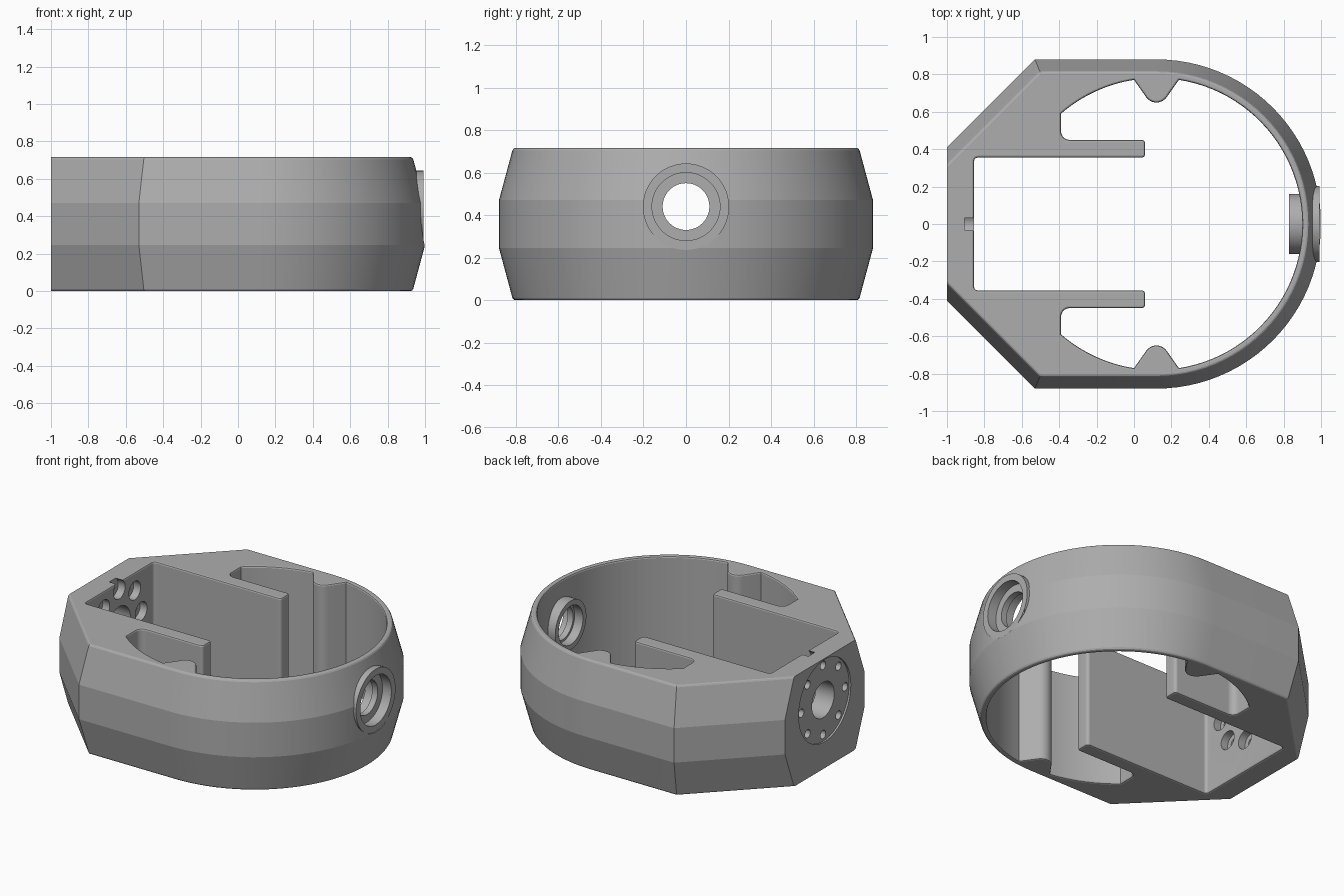
import bpy, bmesh, math
from mathutils import Vector

if "Cube" in bpy.data.objects:
    bpy.data.objects.remove(bpy.data.objects["Cube"])

H, CX, CZ = 0.715, 0.12, 0.44      # height, arc centre x, bore height


def loft(name, loops):
    """Closed solid through a list of equal-length point loops."""
    bm = bmesh.new()
    rings = [[bm.verts.new(p) for p in lp] for lp in loops]
    n = len(rings[0])
    for a, b in zip(rings, rings[1:]):
        for i in range(n):
            j = (i + 1) % n
            bm.faces.new((a[i], a[j], b[j], b[i]))
    bm.faces.new(rings[0][::-1])
    bm.faces.new(rings[-1])
    bmesh.ops.recalc_face_normals(bm, faces=bm.faces[:])
    me = bpy.data.meshes.new(name)
    bm.to_mesh(me)
    bm.free()
    ob = bpy.data.objects.new(name, me)
    bpy.context.collection.objects.link(ob)
    return ob


def turned(name, stations, y=0.0, z=CZ, n=48):
    """Stepped round solid along x from (x, radius) stations."""
    angs = [2 * math.pi * i / n for i in range(n)]
    return loft(name, [[(x, y + r * math.cos(a), z + r * math.sin(a)) for a in angs]
                       for x, r in stations])


def arc(r, a0, a1, n):
    return [Vector((CX + r * math.cos(a0 + (a1 - a0) * i / n),
                    r * math.sin(a0 + (a1 - a0) * i / n))) for i in range(n + 1)]


def fillet(a, p, b, r, n=8):
    """Round the corner p between neighbours a and b."""
    u, v = (a - p).normalized(), (b - p).normalized()
    half = u.angle(v) / 2
    t = r / math.tan(half)
    c = p + (u + v).normalized() * (r / math.sin(half))
    d0, d1 = (p + u * t - c).normalized(), (p + v * t - c).normalized()
    return [c + d0.slerp(d1, i / n).normalized() * r for i in range(n + 1)]


def offset(pts, d):
    out = []
    for i, p in enumerate(pts):
        e1 = (p - pts[i - 1]).normalized()
        e2 = (pts[(i + 1) % len(pts)] - p).normalized()
        n1, n2 = Vector((e1.y, -e1.x)), Vector((e2.y, -e2.x))
        out.append(p + (n1 + n2) * (d / (1 + n1.dot(n2))))
    return out


def boolean(body, tool, op):
    m = body.modifiers.new("bool", 'BOOLEAN')
    m.operation, m.solver, m.object = op, 'EXACT', tool
    bpy.context.view_layer.objects.active = body
    bpy.ops.object.modifier_apply(modifier=m.name)
    bpy.data.objects.remove(tool)


# Outer body: chamfered back, round nose, sides tapering to top and bottom
def outline(d, z):
    k = math.sqrt(2) - 1
    y0, xs, r = 0.41 - d * math.sqrt(2), -0.53 + k * d, 0.88 - d
    pts = [(-1, -y0), (xs, -r)]
    pts += [tuple(p) for p in arc(r, -math.pi / 2, math.pi / 2, 48)]
    pts += [(xs, r), (-1, y0)]
    return [(x, y, z) for x, y in pts]


body = loft("housing_body", [outline(d, z) for d, z in (
    (0.075, 0), (0.068, 0.003), (0.063, 0.011), (0, 0.245), (0, 0.47),
    (0.063, H - 0.011), (0.068, H - 0.003), (0.075, H))])

# Inner opening: slot, two arms, side pockets and pointed lobes
R = 0.78
ang = lambda x: math.acos((x - CX) / R)
lobe_r, lobe_l = arc(R, ang(0.24), 0, 1)[0], arc(R, ang(0.0), 0, 1)[0]
wall = Vector((-0.39, R * math.sin(ang(-0.39))))
half = arc(R, 0, ang(0.24), 24)
half += fillet(lobe_r, Vector((CX, 0.60)), lobe_l, 0.067, 10)
half += arc(R, ang(0.0), ang(-0.39), 12)
corners = [wall] + [Vector(p) for p in ((-0.39, 0.45), (0.06, 0.45), (0.06, 0.355),
                                        (-0.855, 0.355), (-0.855, 0))]
for i, r in enumerate((0.045, 0.02, 0.02, 0.02), 1):
    half += fillet(corners[i - 1], corners[i], corners[i + 1], r)
profile = half + [Vector((p.x, -p.y)) for p in reversed(half[1:])]
layers = ((-0.1, 0.01), (0, 0.01), (0.003, 0.003), (0.01, 0),
          (H - 0.01, 0), (H - 0.003, 0.003), (H, 0.01), (H + 0.1, 0.01))
boolean(body, loft("opening_cutter", [[(p.x, p.y, z) for p in offset(profile, d)]
                                      for z, d in layers]), 'DIFFERENCE')

# Nose port: outer ring, inner boss, stepped bore
boolean(body, turned("port_ring", [(0.92, 0.203), (0.993, 0.203)]), 'UNION')
boolean(body, turned("port_boss", [(0.83, 0.16), (0.925, 0.16)]), 'UNION')
boolean(body, turned("port_cutter", [
    (0.7, 0.125), (0.89, 0.125), (0.89, 0.11), (0.93, 0.11), (0.93, 0.16),
    (0.993, 0.16), (0.993, 0.204), (1.1, 0.204)]), 'DIFFERENCE')

# Back plate: shallow round seat with centre hole, eight counterbored bolt holes
boolean(body, turned("seat_cutter", [(-1.1, 0.268), (-0.988, 0.268),
                                     (-0.988, 0.115), (-0.75, 0.115)]), 'DIFFERENCE')
for i in range(8):
    a = i * math.pi / 4
    boolean(body, turned("bolt_cutter", [(-1.1, 0.027), (-0.905, 0.027),
                                         (-0.905, 0.06), (-0.75, 0.06)],
                         0.225 * math.cos(a), CZ + 0.225 * math.sin(a), 32), 'DIFFERENCE')

# Colour and shading
grey = bpy.data.materials.new("plain_grey")
grey.diffuse_color = (0.42, 0.42, 0.42, 1)
grey.use_nodes = True
grey.node_tree.nodes["Principled BSDF"].inputs["Base Color"].default_value = grey.diffuse_color
body.data.materials.clear()
body.data.materials.append(grey)
bpy.ops.object.select_all(action='DESELECT')
body.select_set(True)
bpy.context.view_layer.objects.active = body
bpy.ops.object.shade_smooth_by_angle(angle=math.radians(13))
